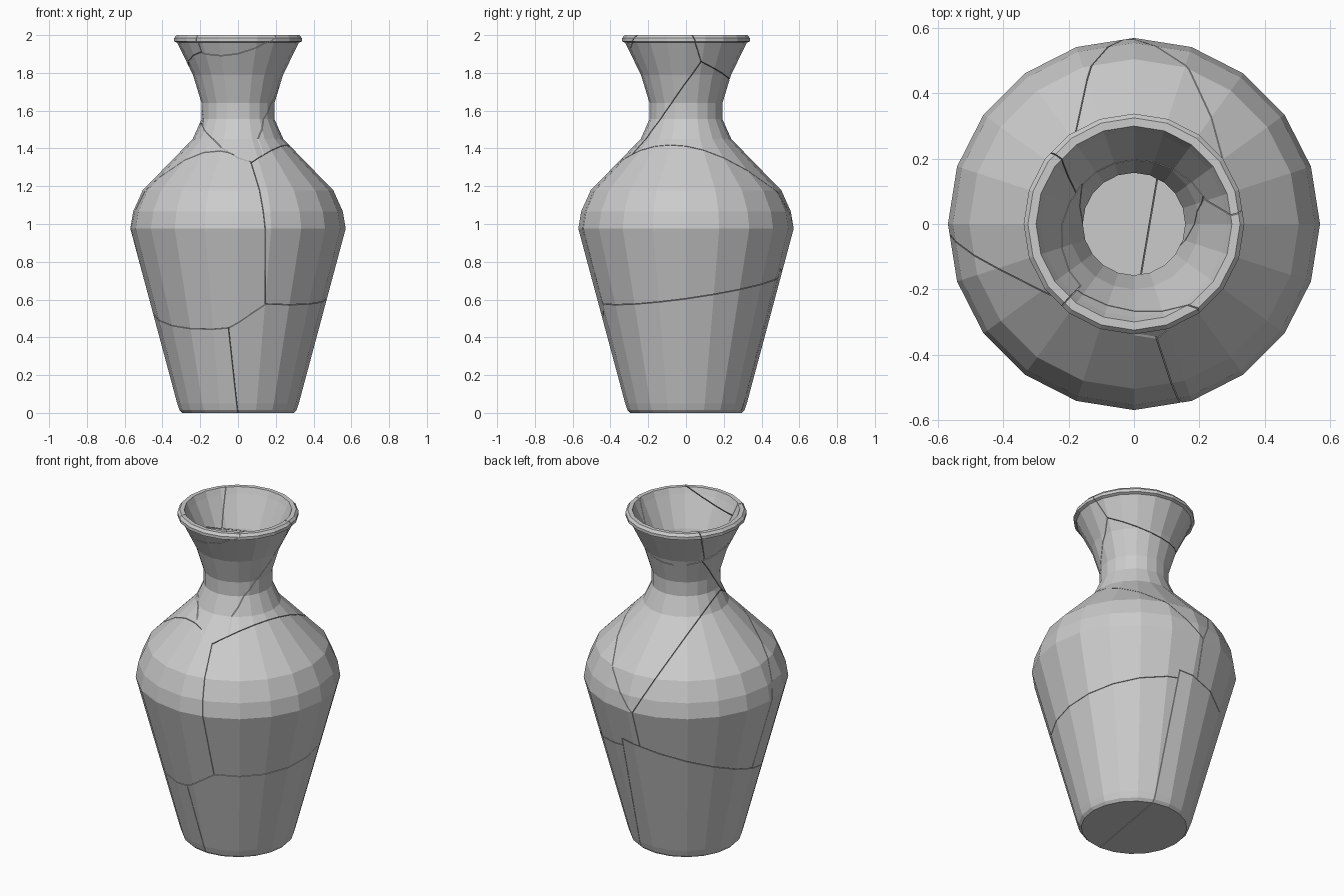
import bpy, bmesh, math
from mathutils import Vector

if "Cube" in bpy.data.objects:
    bpy.data.objects.remove(bpy.data.objects["Cube"])

SIDES, GAP = 20, 0.0015
V = Vector


def new_object(name, mesh):
    ob = bpy.data.objects.new(name, mesh)
    bpy.context.scene.collection.objects.link(ob)
    return ob


def lathe(name, profile):
    """Flat-faced turned solid; open ends of the profile are capped."""
    bm = bmesh.new()
    rings = [[bm.verts.new((r * math.cos(2 * math.pi * k / SIDES),
                            r * math.sin(2 * math.pi * k / SIDES), z))
              for k in range(SIDES)] for r, z in profile]
    for a, b in zip(rings, rings[1:]):
        for k in range(SIDES):
            j = (k + 1) % SIDES
            bm.faces.new((a[k], a[j], b[j], b[k]))
    bm.faces.new(rings[0])
    bm.faces.new(rings[-1])
    bmesh.ops.recalc_face_normals(bm, faces=bm.faces)
    me = bpy.data.meshes.new(name)
    bm.to_mesh(me)
    bm.free()
    return new_object(name, me)


def cell(inside, planes, grow):
    """Convex block around the point 'inside', bounded by the planes."""
    bm = bmesh.new()
    bmesh.ops.create_cube(bm, size=7)
    for a, b, c in planes:
        a, b, c = V(a), V(b), V(c)
        n = (b - a).cross(c - a).normalized()
        if n.dot(V(inside) - a) > 0:
            n = -n
        geom = bm.verts[:] + bm.edges[:] + bm.faces[:]
        res = bmesh.ops.bisect_plane(bm, geom=geom, plane_co=a + n * grow,
                                     plane_no=n, clear_outer=True)
        cut = [e for e in res['geom_cut'] if isinstance(e, bmesh.types.BMEdge)]
        bmesh.ops.holes_fill(bm, edges=cut, sides=0)
    bmesh.ops.recalc_face_normals(bm, faces=bm.faces)
    me = bpy.data.meshes.new("cutter")
    bm.to_mesh(me)
    bm.free()
    ob = new_object("cutter", me)
    ob.hide_render = True
    return ob


def boolean(ob, cutter, operation):
    mod = ob.modifiers.new("cut", 'BOOLEAN')
    mod.operation, mod.solver, mod.object = operation, 'EXACT', cutter
    dg = bpy.context.evaluated_depsgraph_get()
    me = bpy.data.meshes.new_from_object(ob.evaluated_get(dg))
    ob.modifiers.clear()
    bpy.data.objects.remove(cutter)
    return me


# Whole vase: outer wall, rim, inner wall and floor
rest = lathe("neck_front", [
    (0.295, 0), (0.31, 0.015), (0.322, 0.05), (0.57, 0.975), (0.555, 1.066),
    (0.505, 1.178), (0.24, 1.45), (0.193, 1.555), (0.193, 1.64), (0.238, 1.788),
    (0.322, 1.96), (0.338, 1.967), (0.338, 1.985), (0.325, 2.0),
    (0.30, 2.0), (0.285, 1.965), (0.20, 1.79), (0.157, 1.64), (0.157, 1.56),
    (0.20, 1.43), (0.465, 1.165), (0.515, 1.06), (0.53, 0.98), (0.285, 0.05)])

# Crack junctions
A = (0.07, -0.353, 1.325)
B = (0.14, -0.42, 0.58)
C = (-0.05, -0.42, 0.45)
E = (-0.2, -0.05, 1.54)
F = (-0.03, 0.57, 0.97)
J = (-0.2, 0.11, 1.79)
K = (0.26, 0.08, 1.86)
L = (-0.19, -0.22, 1.91)

# Crack planes
base_split = ((0, -0.3, 0), (0.1, 0.29, 0), C)
left_top = (C, (-0.44, 0, 0.53), (-0.06, 0.53, 0.75))
right_top = (B, (0.465, 0, 0.605), (0, 0.53, 0.73))
base_step = (C, B, (-0.05, 0.53, 0.88))
belly_left = ((0, -0.32, 1.37), (-0.57, -0.03, 0.98), (-0.44, 0, 0.53))
belly_right = (A, (0.145, -0.55, 0.97), B)
shoulder_front = (A, E, (0.05, 0.3, 1.65))
shoulder_back = (E, (-0.18, 0.29, 1.35), F)
belly_back = (F, (-0.04, 0.53, 0.75), (0, 0, 0.8))
shoulder_right = (A, (0.27, -0.05, 1.42), F)
rim_front = (L, (0, -0.30, 1.895), (0.2, -0.26, 2.0))
rim_front_end = ((-0.22, -0.25, 2), L, (0, 0, 1.95))
rim_left = (L, J, (0, 0, 1.82))
rim_left_end = ((-0.25, 0.22, 2), J, (0, 0, 1.9))
rim_back = (K, (0.1, 0.22, 1.78), J)
rim_right_end = ((0.33, 0.035, 2), K, (0, 0, 1.9))
neck_split = (K, (0.12, -0.24, 1.42), (-0.2, 0.02, 1.65))

# Broken pieces, taken off one after the other
shards = [
    ("base_left", (-0.2, 0, 0.1), [base_split, left_top]),
    ("base_right", (0.25, 0, 0.1), [base_split, right_top, base_step]),
    ("belly_front", (-0.2, -0.4, 0.9), [belly_left, belly_right, shoulder_front]),
    ("belly_left", (-0.4, 0.3, 0.9), [shoulder_front, shoulder_back, belly_back]),
    ("belly_right", (0.4, 0, 0.9), [shoulder_right]),
    ("rim_front", (0, -0.32, 1.99), [rim_front, rim_front_end]),
    ("rim_left", (-0.3, 0, 1.97), [rim_left, rim_front_end, rim_left_end]),
    ("rim_back", (0, 0.3, 1.97), [rim_back, rim_right_end]),
    ("neck_back", (0, 0.25, 1.5), [neck_split]),
]
for name, inside, planes in shards:
    piece = boolean(rest, cell(inside, planes, -GAP), 'INTERSECT')
    rest.data = boolean(rest, cell(inside, planes, GAP), 'DIFFERENCE')
    new_object(name, piece)
